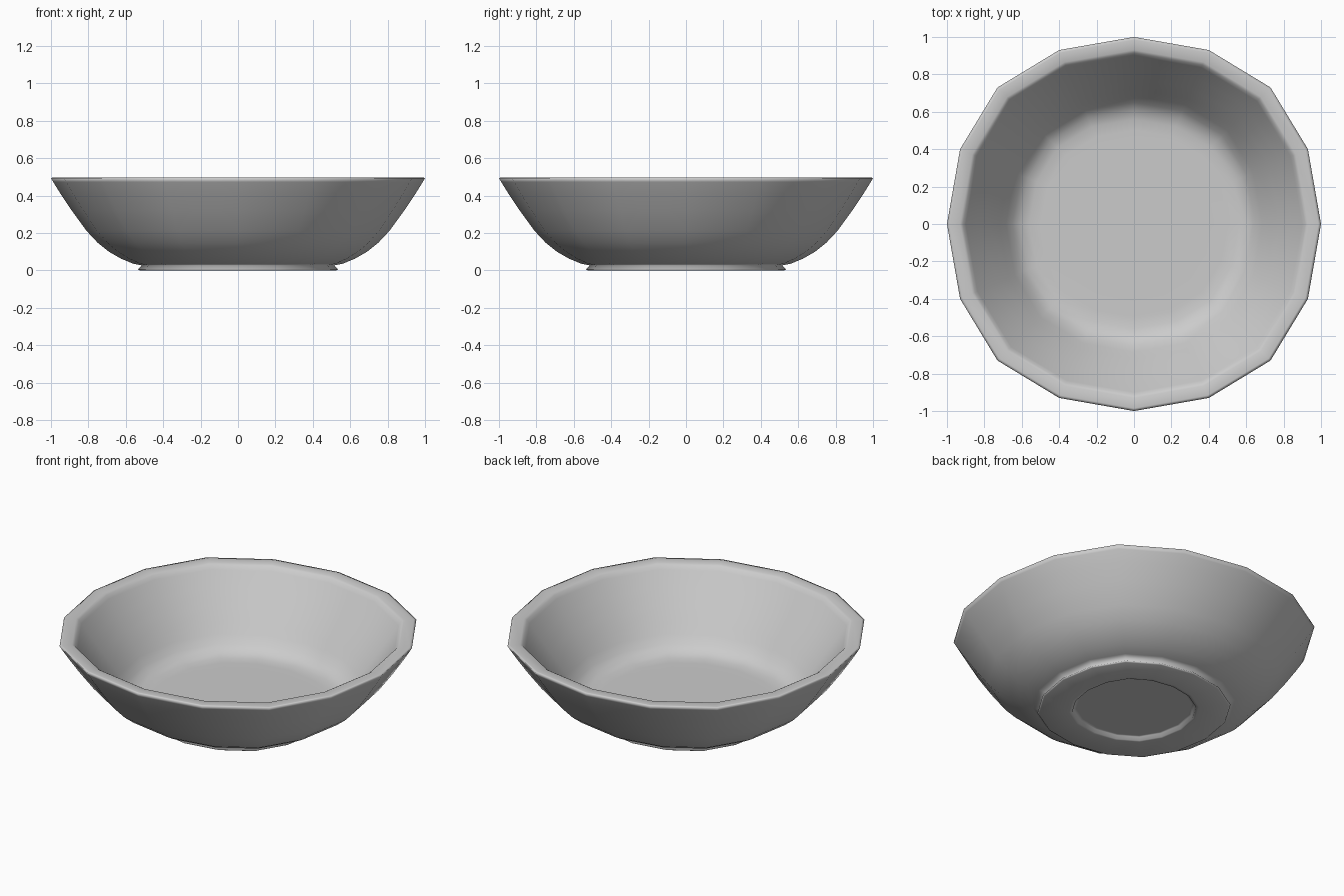
import bpy, bmesh

if "Cube" in bpy.data.objects:
    bpy.data.objects.remove(bpy.data.objects["Cube"])

# Sixteen-sided ring, very slightly squared; one quarter, repeated by rotation
QUARTER = [(1.0, 0.0), (0.93, 0.4), (0.73, 0.73), (0.4, 0.93)]
RING = QUARTER + [(-y, x) for x, y in QUARTER]
RING += [(-x, -y) for x, y in RING]


def lathe(name, profile):
    """Sweep (radius, height) points round the ring and cap both ends."""
    bm = bmesh.new()
    rings = [[bm.verts.new((r * x, r * y, z)) for x, y in RING] for r, z in profile]
    n = len(RING)
    for a, b in zip(rings, rings[1:]):
        for i in range(n):
            j = (i + 1) % n
            bm.faces.new((a[i], a[j], b[j], b[i]))
    bm.faces.new(rings[0][::-1])
    bm.faces.new(rings[-1])
    bmesh.ops.recalc_face_normals(bm, faces=bm.faces)
    mesh = bpy.data.meshes.new(name)
    bm.to_mesh(mesh)
    bm.free()
    mesh.shade_smooth()
    obj = bpy.data.objects.new(name, mesh)
    bpy.context.collection.objects.link(obj)
    return obj


# Recessed underside and flared foot
foot = [(0.32, 0.022), (0.338, 0.022), (0.343, 0.0), (0.36, 0.0), (0.525, 0.0),
        (0.535, 0.006), (0.515, 0.027)]
# Outer wall, flaring up to the rim
outer = [(0.56, 0.036), (0.625, 0.063), (0.69, 0.1), (0.75, 0.148), (0.81, 0.212),
         (0.89, 0.322), (0.95, 0.412), (0.988, 0.473), (1.0, 0.495)]
# Flat rim, then the inner wall with a tight curve into a wide flat floor
inner = [(0.985, 0.497), (0.93, 0.497), (0.915, 0.488), (0.9, 0.466), (0.84, 0.382),
         (0.78, 0.298), (0.72, 0.214), (0.685, 0.163), (0.65, 0.117),
         (0.61, 0.086), (0.56, 0.072), (0.5, 0.07), (0.4, 0.07)]

lathe("bowl", foot + outer + inner)
